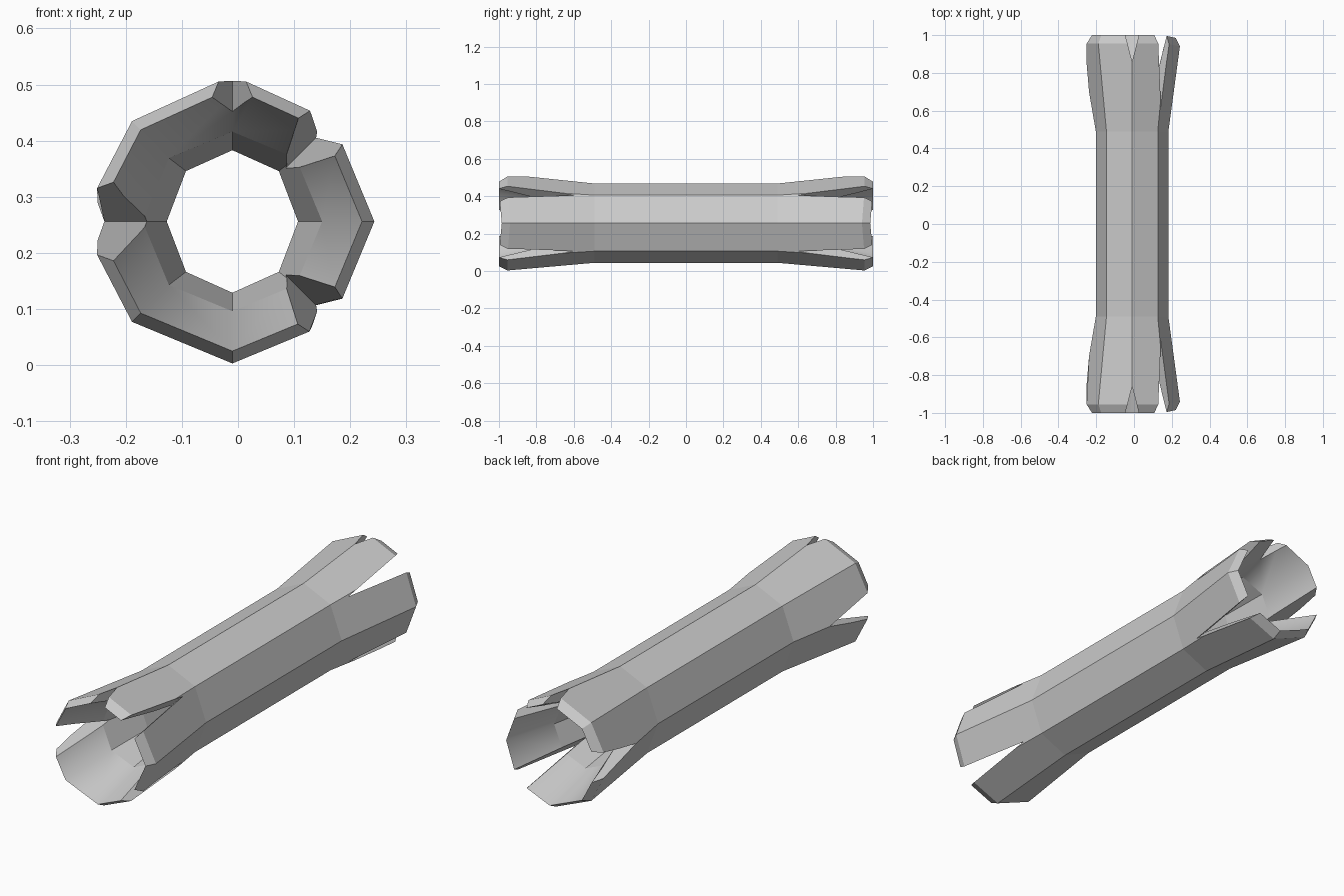
import bpy, bmesh
from math import sin, cos, pi
from mathutils import Vector

if "Cube" in bpy.data.objects:
    bpy.data.objects.remove(bpy.data.objects["Cube"])

CX, CZ = -0.01, 0.256      # tube axis


def finish(bm, name):
    bmesh.ops.recalc_face_normals(bm, faces=bm.faces)
    me = bpy.data.meshes.new(name)
    bm.to_mesh(me)
    bm.free()
    ob = bpy.data.objects.new(name, me)
    bpy.context.collection.objects.link(ob)
    return ob


# eight-sided tube: stations (y, x radius, z radius) from the waist to the lip
# outer skin: waist, lip edge; inner skin: lip, funnel base, bore
OUTER = [(0.49, 0.192, 0.212), (0.955, 0.253, 0.253)]
INNER = [(1.0, 0.231, 0.231), (0.74, 0.16, 0.16), (0.52, 0.117, 0.127)]
half = OUTER + INNER
# closed profile loop: front outer -> back outer -> back inner -> front inner
profile = ([(-y, a, b, 'lip' if y > .9 else '') for y, a, b in reversed(OUTER)]
           + [(y, a, b, 'lip' if y > .9 else '') for y, a, b in half]
           + [(-y, a, b, 'lip' if y > .9 else '') for y, a, b in reversed(INNER)])

SIDE_GROW = {4: 1.075, 2: 1.03}      # left and top corners flare wider
bm = bmesh.new()
rings = []
for y, rx, rz, tag in profile:
    ring = []
    for k in range(8):
        a = k * pi / 4
        g = SIDE_GROW.get(k, 1) if tag else 1
        dy = 0.985 if tag and k == 0 else 1
        ring.append(bm.verts.new((CX + rx * g * cos(a), y * dy, CZ + rz * g * sin(a))))
    rings.append(ring)
n = len(rings)
for i in range(n):
    r, s = rings[i], rings[(i + 1) % n]
    ys = {round(abs(profile[i][0]), 2), round(abs(profile[(i + 1) % n][0]), 2)}
    for k in range(8):
        f = bm.faces.new((r[k], r[(k + 1) % 8], s[(k + 1) % 8], s[k]))
        f.smooth = ys == {1.0, 0.74}           # funnel walls are soft
tube = finish(bm, "split_tube")

# V-shaped splits: corner index, tip position along y, half width at the end
SPLITS = [(1, 0.60, 0.047), (7, 0.60, 0.047), (4, 0.70, 0.070), (2, 0.86, 0.036)]
bm = bmesh.new()
for k, tip, w in SPLITS:
    a = k * pi / 4
    radial = Vector((cos(a), 0, sin(a)))
    side = Vector((-sin(a), 0, cos(a)))
    we = w * (1.05 - tip) / (1 - tip)
    for end in (-1, 1):
        pts = []
        for r in (0.12, 0.36):
            for t, y in ((0, tip), (we, 1.05), (-we, 1.05)):
                pts.append(bm.verts.new(Vector((CX, end * y, CZ)) + radial * r + side * t))
        bmesh.ops.convex_hull(bm, input=pts)
cutter = finish(bm, "split_cutter")
cutter.hide_render = True
cutter.hide_viewport = True
cutter.display_type = 'WIRE'

cut = tube.modifiers.new("splits", 'BOOLEAN')
cut.operation = 'DIFFERENCE'
cut.solver = 'EXACT'
cut.object = cutter
